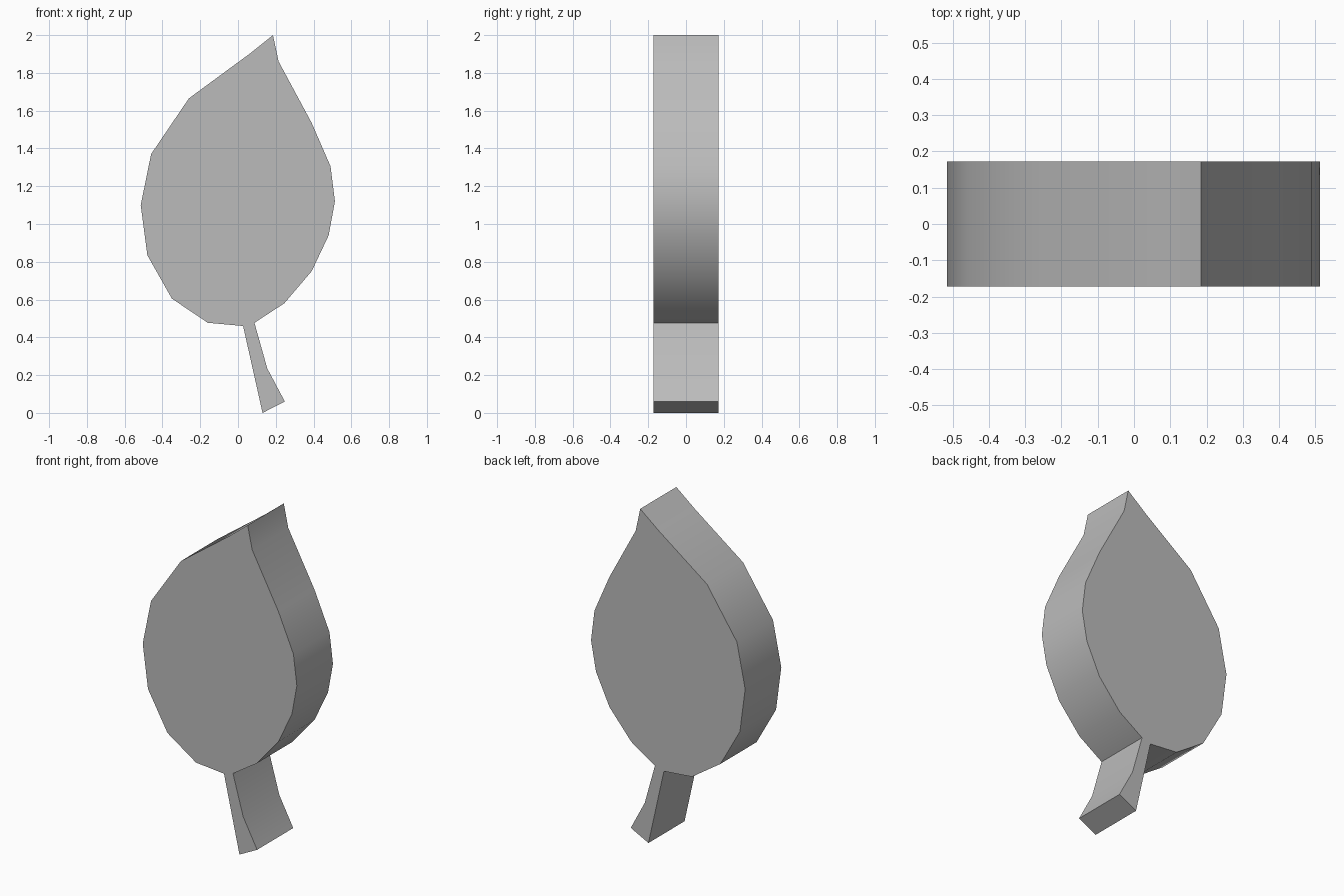
import bpy, bmesh, math

cube = bpy.data.objects.get("Cube")
if cube:
    bpy.data.objects.remove(cube, do_unlink=True)

HALF_DEPTH = 0.172

# Outline pieces in the front plane (x, z), clockwise from the tip
right_edge = [(0.185, 2.0), (0.215, 1.86), (0.39, 1.535), (0.49, 1.305), (0.513, 1.12),
              (0.48, 0.94), (0.39, 0.75), (0.245, 0.58), (0.087, 0.477)]
stem = [(0.155, 0.235), (0.248, 0.06), (0.13, 0.0)]
left_edge = [(0.027, 0.46), (-0.16, 0.477), (-0.35, 0.605), (-0.48, 0.835),
             (-0.515, 1.1), (-0.46, 1.37), (-0.26, 1.665), (0.06, 1.9)]

# Plain grey material
grey = bpy.data.materials.new("leaf grey")
grey.use_nodes = True
colour = (0.5, 0.5, 0.5, 1)
grey.diffuse_color = colour
grey.node_tree.nodes["Principled BSDF"].inputs["Base Color"].default_value = colour

# Leaf slab: one outline face extruded through the depth
bm = bmesh.new()
front = bm.faces.new([bm.verts.new((x, -HALF_DEPTH, z))
                      for x, z in right_edge + stem + left_edge])
result = bmesh.ops.extrude_face_region(bm, geom=[front], use_keep_orig=True)
moved = [g for g in result["geom"] if isinstance(g, bmesh.types.BMVert)]
bmesh.ops.translate(bm, verts=moved, vec=(0, 2 * HALF_DEPTH, 0))
bmesh.ops.recalc_face_normals(bm, faces=bm.faces)
mesh = bpy.data.meshes.new("leaf_with_stem")
bm.to_mesh(mesh)
bm.free()
mesh.materials.append(grey)

leaf = bpy.data.objects.new("leaf_with_stem", mesh)
bpy.context.collection.objects.link(leaf)

# Rounded rim, crisp front and back
bpy.ops.object.select_all(action="DESELECT")
leaf.select_set(True)
bpy.context.view_layer.objects.active = leaf
bpy.ops.object.shade_smooth_by_angle(angle=math.radians(40))
